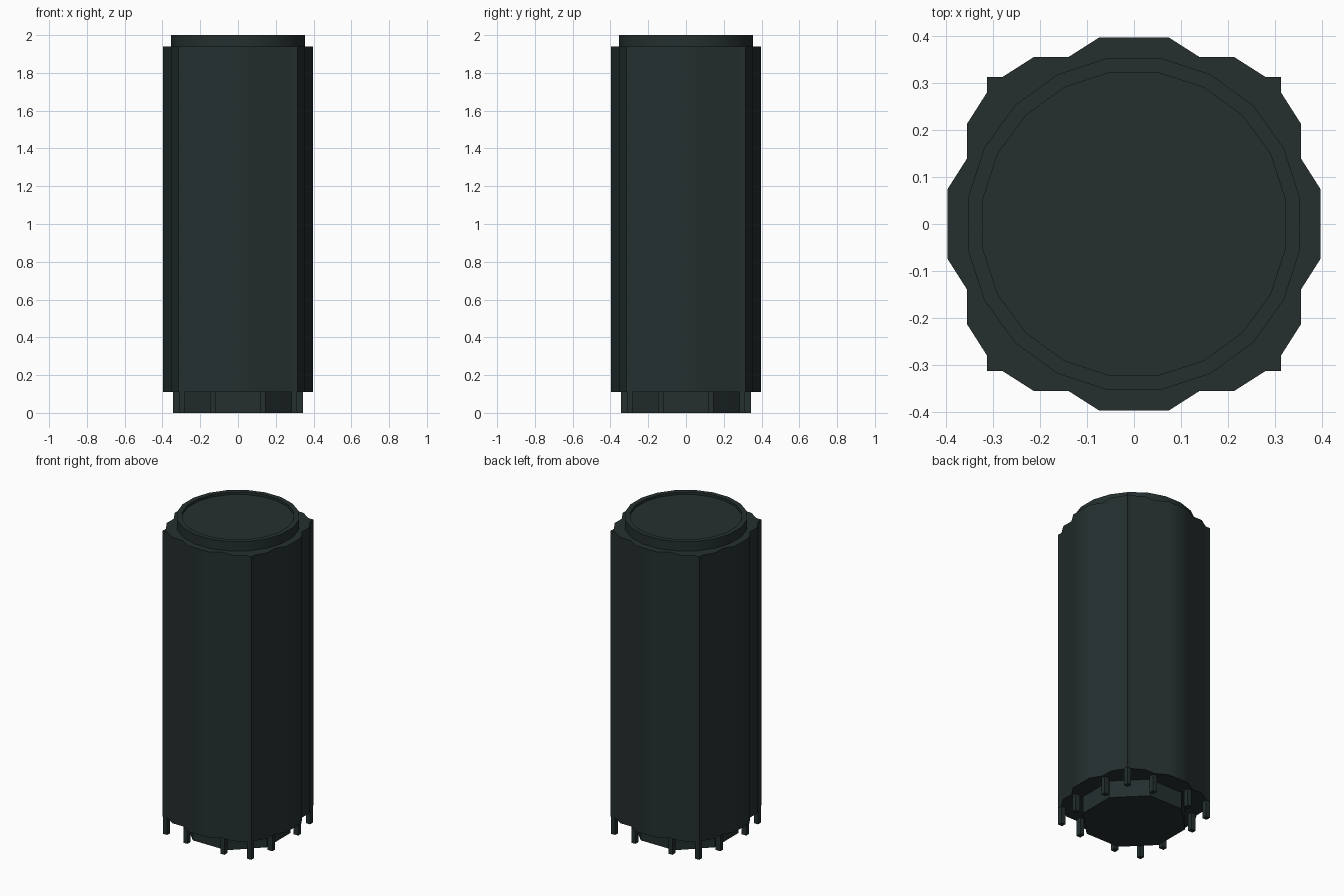
import bpy, bmesh, math

if "Cube" in bpy.data.objects:
    bpy.data.objects.remove(bpy.data.objects["Cube"])

mat = bpy.data.materials.new("dark green grey")
mat.diffuse_color = (0.018, 0.028, 0.028, 1)
mat.use_nodes = True
mat.node_tree.nodes["Principled BSDF"].inputs["Base Color"].default_value = mat.diffuse_color


def finish(name, bm, smooth=None):
    bmesh.ops.recalc_face_normals(bm, faces=bm.faces)
    me = bpy.data.meshes.new(name)
    bm.to_mesh(me)
    bm.free()
    ob = bpy.data.objects.new(name, me)
    bpy.context.collection.objects.link(ob)
    me.materials.append(mat)
    if smooth:
        bpy.ops.object.select_all(action='DESELECT')
        bpy.context.view_layer.objects.active = ob
        ob.select_set(True)
        bpy.ops.object.shade_smooth_by_angle(angle=math.radians(smooth))
    return ob


def loft(bm, rings):
    """Skin a list of equal-length point rings and cap both ends."""
    vs = [[bm.verts.new(p) for p in r] for r in rings]
    n = len(vs[0])
    for a, b in zip(vs, vs[1:]):
        for i in range(n):
            j = (i + 1) % n
            bm.faces.new((a[i], a[j], b[j], b[i]))
    bm.faces.new(vs[0][::-1])
    bm.faces.new(vs[-1])


def ngon(apothem, n, z):
    r = apothem / math.cos(math.pi / n)
    return [(r * math.cos((i + .5) * 2 * math.pi / n),
             r * math.sin((i + .5) * 2 * math.pi / n), z) for i in range(n)]


# Fluted body: one quarter outline turned four times
quarter = [(.398, -.074), (.398, .074), (.356, .14), (.356, .214), (.314, .28),
           (.314, .314), (.28, .314), (.214, .356), (.14, .356)]
quarter = quarter[0:]
outline = []
for k in range(4):
    c, s = [(1, 0), (0, 1), (-1, 0), (0, -1)][k]
    outline += [(x * c - y * s, x * s + y * c) for x, y in quarter]
bm = bmesh.new()
loft(bm, [[(x, y, z) for x, y in outline] for z in (.11, 1.94)])
finish("fluted_body", bm, 40)

# Round lid with a shallow recessed disc
bm = bmesh.new()
loft(bm, [ngon(.354, 20, 1.93), ngon(.354, 20, 2.0),
          ngon(.323, 20, 2.0), ngon(.323, 20, 1.985)])
finish("lid", bm, 40)

# Octagonal plinth
bm = bmesh.new()
loft(bm, [ngon(.287, 8, 0), ngon(.287, 8, .115)])
finish("plinth", bm)

# Ring of twelve small feet
bm = bmesh.new()
for k in range(4):
    c, s = [(1, 0), (0, 1), (-1, 0), (0, -1)][k]
    for x0, x1, y0, y1 in ((.312, .345, .117, .145), (.312, .345, -.145, -.117),
                           (.283, .312, .283, .312)):
        pts = [(x0, y0), (x1, y0), (x1, y1), (x0, y1)]
        pts = [(x * c - y * s, x * s + y * c) for x, y in pts]
        loft(bm, [[(x, y, z) for x, y in pts] for z in (0, .115)])
finish("feet", bm)
